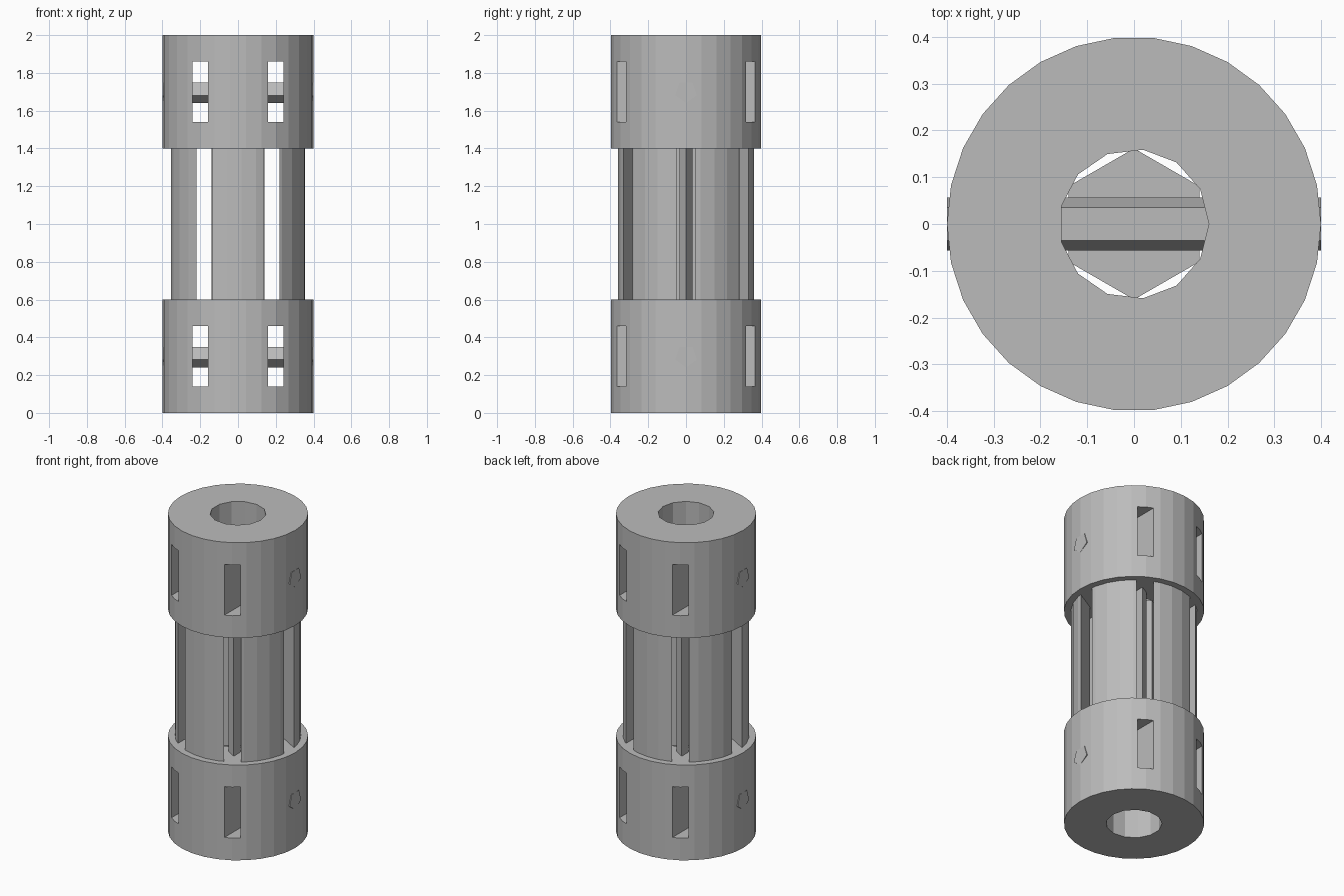
import bpy, bmesh, math
from mathutils import Matrix

if "Cube" in bpy.data.objects:
    bpy.data.objects.remove(bpy.data.objects["Cube"])

grey = bpy.data.materials.new("plain_grey")
grey.diffuse_color = (0.5, 0.5, 0.5, 1)
grey.use_nodes = True
grey.node_tree.nodes["Principled BSDF"].inputs["Base Color"].default_value = grey.diffuse_color


def prism(name, sides, r, z0, z1, angle=0.0, centre=(0, 0), matrix=None):
    """Upright n-sided prism with its first corner at the given angle."""
    bm = bmesh.new()
    pts = [(centre[0] + r * math.cos(angle + 2 * math.pi * i / sides),
            centre[1] + r * math.sin(angle + 2 * math.pi * i / sides)) for i in range(sides)]
    base = bm.faces.new([bm.verts.new((x, y, z0)) for x, y in pts])
    ext = bmesh.ops.extrude_face_region(bm, geom=[base])
    for v in ext["geom"]:
        if isinstance(v, bmesh.types.BMVert):
            v.co.z = z1
    if matrix:
        bm.transform(matrix)
    return finish(name, bm)


def box(name, size, loc):
    bm = bmesh.new()
    bmesh.ops.create_cube(bm, size=1)
    bm.transform(Matrix.Translation(loc) @ Matrix.Diagonal((*size, 1)))
    return finish(name, bm)


def finish(name, bm):
    bmesh.ops.recalc_face_normals(bm, faces=bm.faces)
    me = bpy.data.meshes.new(name)
    bm.to_mesh(me)
    bm.free()
    me.materials.append(grey)
    ob = bpy.data.objects.new(name, me)
    bpy.context.collection.objects.link(ob)
    return ob


def boolean(ob, tool, op="DIFFERENCE"):
    mod = ob.modifiers.new("cut", "BOOLEAN")
    mod.operation, mod.solver, mod.object = op, "EXACT", tool
    bpy.context.view_layer.objects.active = ob
    bpy.ops.object.modifier_apply(modifier=mod.name)
    bpy.data.objects.remove(tool)


# End collars: bore, two slots through front to back, five-sided cross pin
for label, z in (("lower", 0.0), ("upper", 1.4)):
    collar = prism(label + "_collar", 30, 0.4, z, z + 0.6)
    boolean(collar, prism("bore", 13, 0.16, z - 0.1, z + 0.7))
    for x in (-0.2, 0.2):
        boolean(collar, box("slot", (0.08, 1, 0.32), (x, 0, z + 0.3)))
    to_x = Matrix.Translation((0, 0, z + 0.3)) @ Matrix.Rotation(math.pi / 2, 4, "Y")
    boolean(collar, prism("cross_pin", 5, 0.06, -0.4, 0.4, matrix=to_x), "UNION")

# Middle: six triangular channels leave a hexagonal core and six outer bars
middle = prism("core_and_outer_bars", 29, 0.36, 0.6, 1.4)
for i in range(6):
    a = i * math.pi / 3
    c = (0.24 * math.cos(a), 0.24 * math.sin(a))
    boolean(middle, prism("channel", 3, 0.2, 0.5, 1.5, a, c))
    # Thin triangular rod standing in each channel
    prism("triangular_rod_%d" % (i + 1), 3, 0.04, 0.6, 1.4, a, c)
